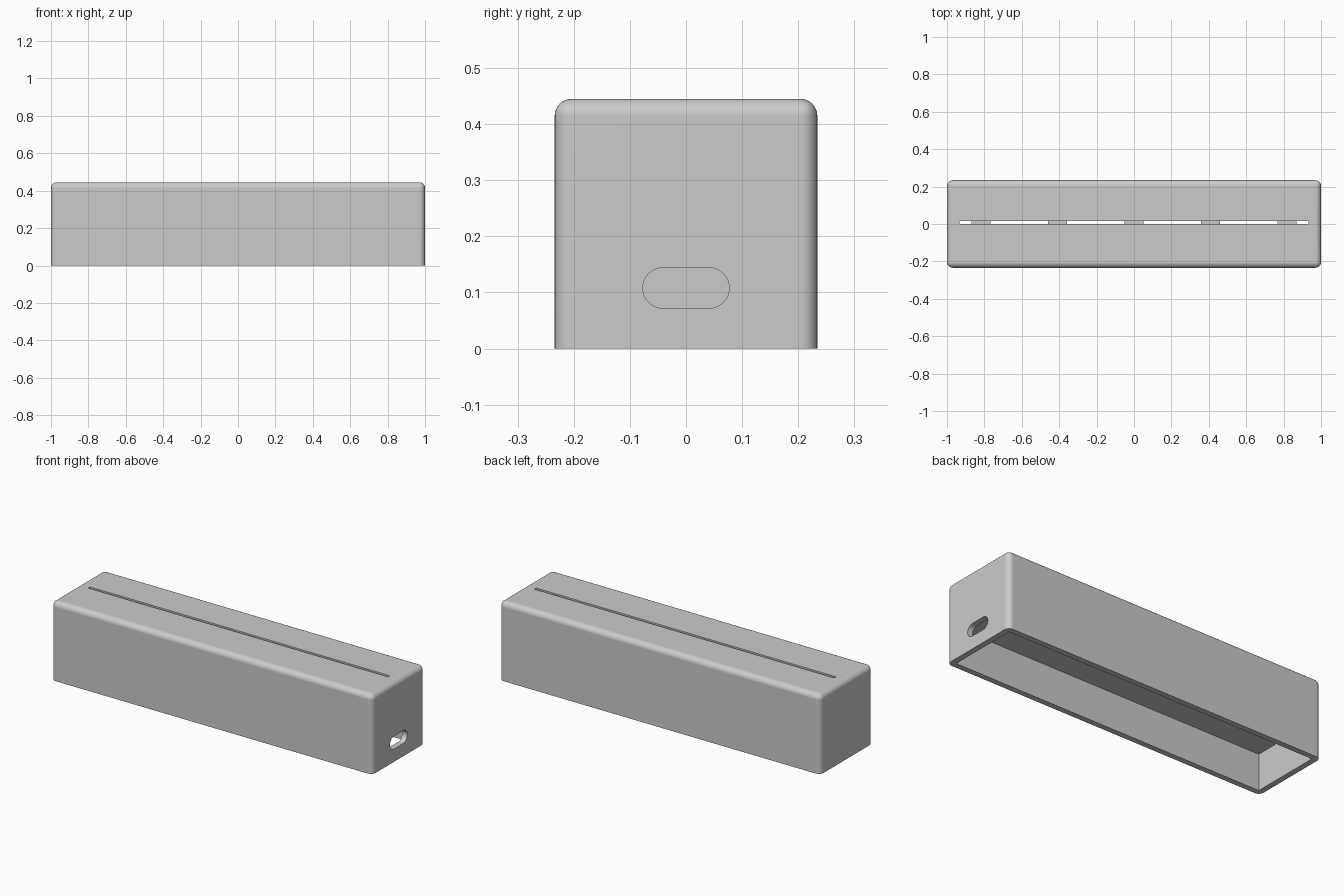
import bpy, bmesh, math
from mathutils import Vector

if "Cube" in bpy.data.objects:
    bpy.data.objects.remove(bpy.data.objects["Cube"], do_unlink=True)

LENGTH, DEPTH, HEIGHT = 2.0, 0.468, 0.445
WALL = 0.032        # thickness of the skirt walls
CEILING = 0.205     # height of the hollow underneath
SLOT_Y, SLOT_W, SLOT_L = 0.008, 0.016, 1.866

grey = bpy.data.materials.new("light grey plastic")
grey.use_nodes = True
colour = (0.6, 0.6, 0.6, 1)
grey.diffuse_color = colour
grey.node_tree.nodes["Principled BSDF"].inputs["Base Color"].default_value = colour


def add_object(name, bm):
    bmesh.ops.recalc_face_normals(bm, faces=bm.faces)
    mesh = bpy.data.meshes.new(name)
    bm.to_mesh(mesh)
    bm.free()
    mesh.materials.append(grey)
    obj = bpy.data.objects.new(name, mesh)
    bpy.context.collection.objects.link(obj)
    return obj


def box_bmesh(low, high):
    low, high = Vector(low), Vector(high)
    bm = bmesh.new()
    bmesh.ops.create_cube(bm, size=1)
    bmesh.ops.scale(bm, vec=high - low, verts=bm.verts)
    bmesh.ops.translate(bm, vec=(low + high) / 2, verts=bm.verts)
    return bm


def activate(obj):
    bpy.ops.object.select_all(action="DESELECT")
    obj.select_set(True)
    bpy.context.view_layer.objects.active = obj


def cut(obj, cutter):
    cutter.hide_render = True
    mod = obj.modifiers.new("cut", "BOOLEAN")
    mod.operation, mod.solver, mod.object = "DIFFERENCE", "EXACT", cutter
    activate(obj)
    bpy.ops.object.modifier_apply(modifier=mod.name)
    bpy.data.objects.remove(cutter, do_unlink=True)


# Housing block: all edges rounded except those around the base
bm = box_bmesh((-LENGTH / 2, -DEPTH / 2, 0), (LENGTH / 2, DEPTH / 2, HEIGHT))
round_edges = [e for e in bm.edges if max(v.co.z for v in e.verts) > 0.1]
bmesh.ops.bevel(bm, geom=round_edges, offset=0.03, segments=8, profile=0.5,
                affect="EDGES", clamp_overlap=True)
housing = add_object("housing", bm)

# Hollow underside
ix, iy = LENGTH / 2 - WALL, DEPTH / 2 - WALL
cut(housing, add_object("hollow_cutter", box_bmesh((-ix, -iy, -0.1), (ix, iy, CEILING))))

# Long slot through the top
slot_low, slot_high = SLOT_Y - SLOT_W / 2, SLOT_Y + SLOT_W / 2
cut(housing, add_object("slot_cutter", box_bmesh(
    (-SLOT_L / 2, slot_low, CEILING - 0.1), (SLOT_L / 2, slot_high, HEIGHT + 0.1))))

# Stadium-shaped cable port in the end wall
RADIUS, HALF_FLAT, PORT_Z, STEPS = 0.036, 0.041, 0.108, 16
bm = bmesh.new()
outline = []
for side in (1, -1):
    for i in range(STEPS + 1):
        a = math.pi * i / STEPS - side * math.pi / 2
        outline.append(bm.verts.new((LENGTH / 2 - 0.1, side * HALF_FLAT + RADIUS * math.cos(a),
                                     PORT_Z + RADIUS * math.sin(a))))
face = bm.faces.new(outline)
ext = bmesh.ops.extrude_face_region(bm, geom=[face])["geom"]
bmesh.ops.translate(bm, vec=(0.2, 0, 0), verts=[g for g in ext if isinstance(g, bmesh.types.BMVert)])
cut(housing, add_object("port_cutter", bm))

# Smooth rounded edges, keep the flat faces flat
activate(housing)
bpy.ops.object.shade_smooth_by_angle(angle=math.radians(30))
weighted = housing.modifiers.new("even_shading", "WEIGHTED_NORMAL")
weighted.keep_sharp = True

# Small bridges across the bottom of the slot
for i in range(-2, 3):
    x = i * 0.409
    add_object(f"slot_bridge_{i + 3}", box_bmesh(
        (x - 0.05, slot_low, CEILING), (x + 0.05, slot_high, CEILING + 0.06)))
